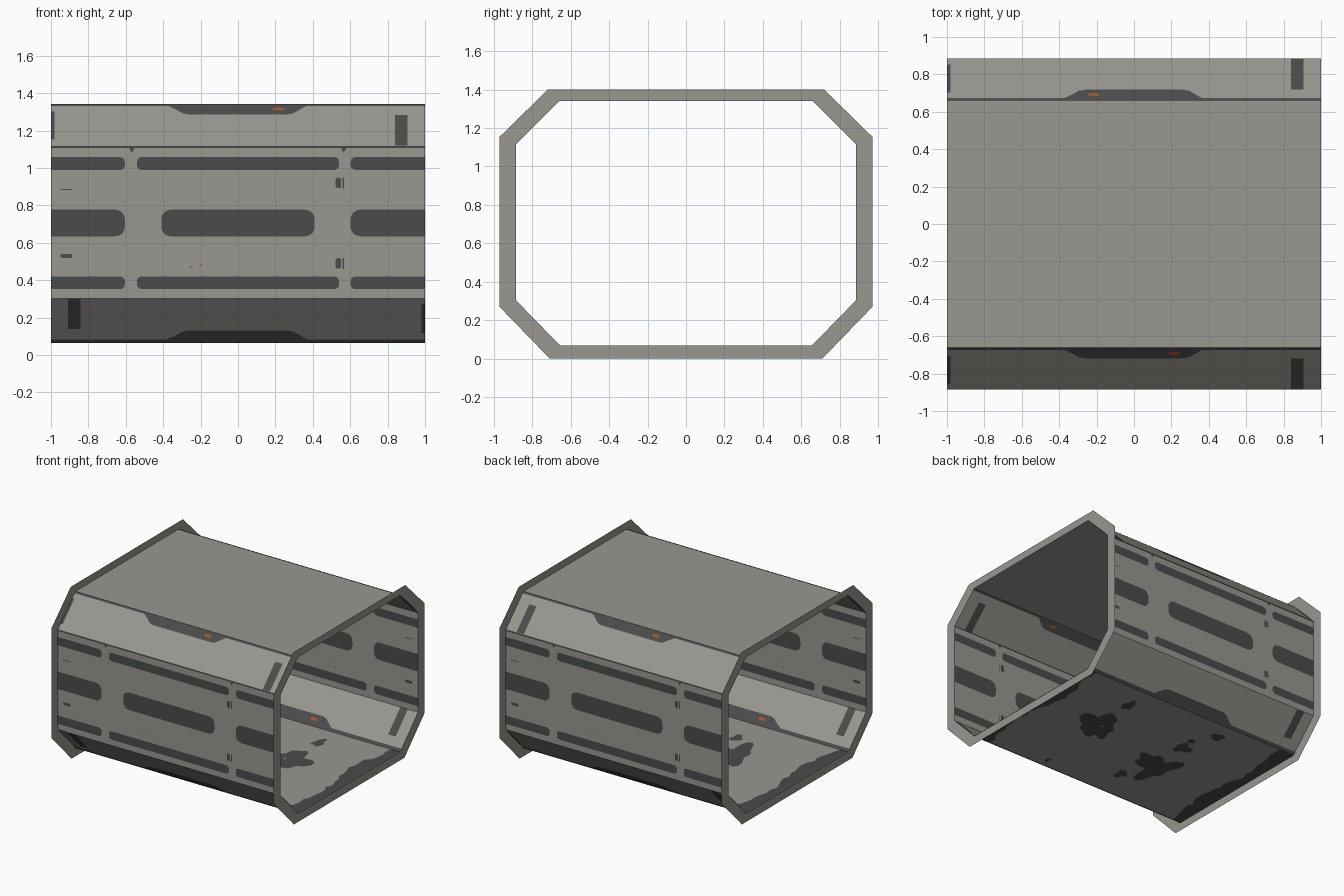
import bpy, bmesh, math, random
from mathutils import Vector

if "Cube" in bpy.data.objects:
    bpy.data.objects.remove(bpy.data.objects["Cube"])

random.seed(4)


def material(name, col):
    m = bpy.data.materials.new(name)
    m.diffuse_color = (*col, 1)
    m.use_nodes = True
    m.node_tree.nodes["Principled BSDF"].inputs["Base Color"].default_value = m.diffuse_color
    return m


GREY = material("panel grey", (0.315, 0.308, 0.283))
DARK = material("dark recess", (0.070, 0.070, 0.070))
RUST = material("rust orange", (0.33, 0.095, 0.035))


def finish(name, bm, mat):
    me = bpy.data.meshes.new(name)
    bm.to_mesh(me)
    bm.free()
    me.materials.append(mat)
    ob = bpy.data.objects.new(name, me)
    bpy.context.collection.objects.link(ob)


# Octagonal sections (y, z): right half, then mirrored to the full loop
IN = [(0.655, 0.067), (0.885, 0.303), (0.885, 1.115), (0.66, 1.34)]
OUT = [(0.71, 0.0), (0.97, 0.268), (0.97, 1.155), (0.72, 1.40)]


def loop(half):
    return half + [(-y, z) for y, z in reversed(half)]


def bridge(bm, a, b):
    n = len(a)
    for i in range(n):
        j = (i + 1) % n
        bm.faces.new([bm.verts.new(p) for p in (a[i], b[i], b[j], a[j])])


def ring(half, x):
    return [Vector((x, y, z)) for y, z in loop(half)]


# Tube walls: one open sheet
bm = bmesh.new()
bridge(bm, ring(IN, 1), ring(IN, -1))
bmesh.ops.remove_doubles(bm, verts=bm.verts, dist=1e-4)
bmesh.ops.recalc_face_normals(bm, faces=bm.faces)
finish("corridor_shell", bm, GREY)

# Flat flanges at both ends
for name, x in (("right_flange", 1), ("left_flange", -1)):
    bm = bmesh.new()
    a, b = ring(IN, x), ring(OUT, x)
    bridge(bm, *((a, b) if x > 0 else (b, a)))
    bmesh.ops.remove_doubles(bm, verts=bm.verts, dist=1e-4)
    finish(name, bm, GREY)

WALL = {"lower": 0, "side": 1, "upper": 2}


def plate(bm, wall, pts, sy, sides=(1, -1), lift=0.003):
    """Thin detail on a wall; pts are (x, z), sy picks front (-1) or back (1)."""
    (y0, z0), (y1, z1) = IN[WALL[wall]], IN[WALL[wall] + 1]
    nrm = Vector((0, (z1 - z0) * sy, -(y1 - y0))).normalized()
    for s in sides:
        vs = []
        for x, z in pts:
            y = y0 + (y1 - y0) * (z - z0) / (z1 - z0)
            vs.append(bm.verts.new(Vector((x, y * sy, z)) + nrm * lift * s))
        f = bm.faces.new(vs)
        f.normal_update()
        if f.normal.dot(nrm * s) < 0:
            f.normal_flip()


def rect(x0, x1, z0, z1):
    return [(x0, z0), (x1, z0), (x1, z1), (x0, z1)]


def slot(x0, x1, z0, z1, r):
    """Rectangle with rounded corners, square where it meets the tube end."""
    pts = []
    for cx, cz, a0, end in ((x1, z0, 270, x1), (x1, z1, 0, x1),
                            (x0, z1, 90, x0), (x0, z0, 180, x0)):
        if abs(end) > 0.99:
            pts.append((cx, cz))
            continue
        ox = cx - r if cx == x1 else cx + r
        oz = cz - r if cz == z1 else cz + r
        for k in range(5):
            a = math.radians(a0 + k * 22.5)
            pts.append((ox + r * math.cos(a), oz + r * math.sin(a)))
    return pts


def turn(pts, k):
    return [(x * k, z) for x, z in pts]


# Side wall slots and small marks; the back is the front turned half round
slots, marks, rust = bmesh.new(), bmesh.new(), bmesh.new()
for sy in (-1, 1):
    k = -sy
    for z0, z1, xm, r in ((0.352, 0.42, 0.54, 0.025), (0.99, 1.058, 0.54, 0.025),
                          (0.635, 0.777, 0.41, 0.05)):
        for x0, x1 in ((-1, -0.605), (-xm, xm), (0.602, 1)):
            plate(slots, "side", turn(slot(x0, x1, z0, z1, r), k), sy)
    for z in (0.92, 0.49):
        plate(marks, "side", turn(slot(0.522, 0.552, z - 0.028, z + 0.028, 0.012), k), sy)
        plate(marks, "side", turn(rect(0.56, 0.566, z - 0.03, z + 0.03), k), sy)
    for x in (-0.568, 0.565):
        plate(marks, "side", turn([(x - 0.015, 1.107), (x, 1.082), (x + 0.015, 1.107)], k), sy)
    plate(marks, "side", turn(rect(-0.95, -0.885, 0.881, 0.887), k), sy)
    plate(marks, "side", turn(slot(-0.95, -0.885, 0.519, 0.541, 0.01), k), sy)
    plate(marks, "side", rect(-1, 1, 1.107, 1.114), sy)
    for x, z in ((-0.25, 0.472), (-0.2, 0.48)):
        plate(rust, "side", turn(rect(x - 0.007, x + 0.007, z - 0.005, z + 0.005), k), sy)
finish("side_slots", slots, DARK)
finish("side_marks", marks, DARK)

# Sloped walls: edge seam, central hatch and end vents
seams, hatches, vents = bmesh.new(), bmesh.new(), bmesh.new()
for sy in (-1, 1):
    plate(seams, "upper", rect(-1, 1, 1.329, 1.34), sy)
    plate(seams, "lower", rect(-1, 1, 0.067, 0.086), sy)
    hatch = [(-0.38, 1.332), (-0.33, 1.31), (-0.295, 1.29), (-0.26, 1.284),
             (0.26, 1.284), (0.295, 1.29), (0.33, 1.31), (0.37, 1.332)]
    plate(hatches, "upper", hatch, sy)
    plate(hatches, "lower", [(x, 1.418 - z) for x, z in hatch], sy)
    o = -0.215 * sy
    plate(rust, "upper", rect(o - 0.027, o + 0.027, 1.304, 1.32), sy, lift=0.005)
    o = 0.2 * sy
    plate(rust, "lower", rect(o - 0.027, o + 0.027, 0.098, 0.114), sy, (-1,), 0.005)
    for side, ku, kl in ((1, 1, 1), (-1, -sy, -sy)):
        plate(vents, "upper", turn(rect(0.84, 0.905, 1.118, 1.282), ku), sy, (side,))
        plate(vents, "upper", turn(rect(-1, -0.98, 1.15, 1.3), ku), sy, (side,))
        plate(vents, "lower", turn(rect(-0.91, -0.843, 0.14, 0.302), kl), sy, (side,))
        plate(vents, "lower", turn(rect(0.98, 1, 0.12, 0.275), kl), sy, (side,))
    # inner lower vents sit at the opposite end from the outer ones
    
finish("slope_seams", seams, DARK)
finish("slope_hatches", hatches, DARK)
finish("slope_vents", vents, DARK)
finish("rust_spots", rust, RUST)

# Worn floor: blotches and ragged end strips on both faces
floor = bmesh.new()


def floor_patch(pts, lift):
    for s in (1, -1):
        f = floor.faces.new([floor.verts.new((x, y, 0.067 + s * lift)) for x, y in pts])
        f.normal_update()
        if f.normal.z * s < 0:
            f.normal_flip()


def blob(cx, cy, rx, ry, rough, lift):
    p, q = random.uniform(0, 6.28), random.uniform(0, 6.28)
    pts = []
    for i in range(28):
        a = i * math.tau / 28
        r = 1 + rough * (0.6 * math.sin(3 * a + p) + 0.4 * math.sin(5 * a + q))
        pts.append((cx + rx * r * math.cos(a), cy + ry * r * math.sin(a)))
    floor_patch(pts, lift)


for i, (x, y, rx, ry, g) in enumerate((
        (0.44, 0.08, 0.11, 0.17, 0.5), (0.33, 0.02, 0.08, 0.10, 0.4),
        (-0.33, -0.14, 0.13, 0.17, 0.5), (-0.22, -0.10, 0.10, 0.09, 0.4),
        (-0.30, 0.21, 0.07, 0.06, 0.4), (0.42, 0.44, 0.04, 0.07, 0.3),
        (-0.39, 0.50, 0.05, 0.05, 0.3), (0.36, -0.57, 0.02, 0.03, 0.1),
        (-0.19, -0.38, 0.04, 0.06, 0.3), (-0.28, 0.33, 0.03, 0.03, 0.2))):
    blob(x, y, rx, ry, g, 0.002 + 0.0003 * i)

for end in (-1, 1):
    edge = [(end, 0.655), (end, -0.655)]
    for i in range(25):
        y = -0.655 + 1.31 * i / 24
        w = 0.11 + 0.035 * math.sin(7 * y * end) + random.uniform(-0.02, 0.02)
        edge.append((end * (1 - w), y))
    floor_patch(edge, 0.002)
finish("floor_wear", floor, DARK)
